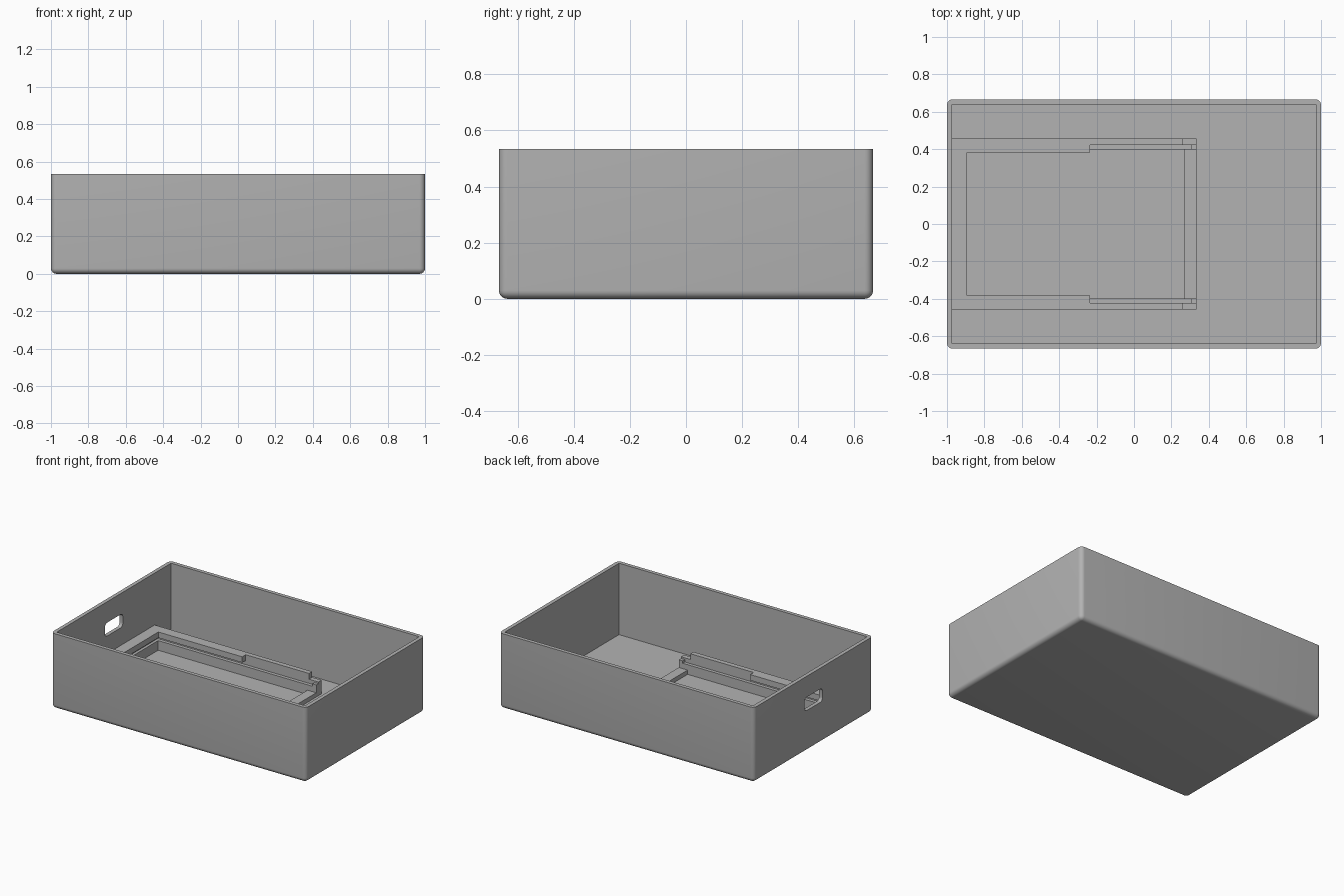
import bpy, bmesh, math
from mathutils import Vector

cube = bpy.data.objects.get("Cube")
if cube:
    bpy.data.objects.remove(cube, do_unlink=True)

WALL = 0.0267          # side wall and floor thickness
LENGTH, DEPTH, HEIGHT = 2.0, 1.333, 0.533

grey = bpy.data.materials.new("matte_grey")
grey.use_nodes = True
colour = (0.45, 0.45, 0.45, 1)
grey.diffuse_color = colour
grey.node_tree.nodes["Principled BSDF"].inputs["Base Color"].default_value = colour


def box(name, x, y, z, fillet=None, radius=0.03):
    """Box from (min, max) ranges; fillet(edge) picks the edges to round."""
    bm = bmesh.new()
    bmesh.ops.create_cube(bm, size=1)
    for v in bm.verts:
        v.co = Vector([r[0] if c < 0 else r[1] for c, r in zip(v.co, (x, y, z))])
    if fillet:
        bmesh.ops.bevel(bm, geom=[e for e in bm.edges if fillet(e)], offset=radius,
                        segments=6, profile=0.5, affect='EDGES')
    mesh = bpy.data.meshes.new(name)
    bm.to_mesh(mesh)
    bm.free()
    mesh.materials.append(grey)
    obj = bpy.data.objects.new(name, mesh)
    bpy.context.collection.objects.link(obj)
    return obj


def carve(obj, cutters):
    """Subtract every cutter, bake the result and drop the cutters."""
    for c in cutters:
        mod = obj.modifiers.new("cut", 'BOOLEAN')
        mod.operation, mod.solver, mod.object = 'DIFFERENCE', 'EXACT', c
        c.hide_render = True
    deps = bpy.context.evaluated_depsgraph_get()
    mesh = bpy.data.meshes.new_from_object(obj.evaluated_get(deps))
    obj.modifiers.clear()
    obj.data = mesh
    for c in cutters:
        bpy.data.objects.remove(c, do_unlink=True)
    bpy.ops.object.select_all(action='DESELECT')
    obj.select_set(True)
    bpy.context.view_layer.objects.active = obj
    bpy.ops.object.shade_smooth_by_angle(angle=math.radians(30))


def sym(v):
    return (-v, v)


# Open box: all outer edges rounded except the top rim
case = box("case", sym(LENGTH / 2), sym(DEPTH / 2), (0, HEIGHT),
           lambda e: min(v.co.z for v in e.verts) < 0.01)
cavity = box("cavity_cutter", sym(LENGTH / 2 - WALL), sym(DEPTH / 2 - WALL), (WALL, 1))
# Rounded cable opening in the end wall
port = box("port_cutter", (-1.1, -0.9), sym(0.1), (0.29, 0.385),
           lambda e: abs(e.verts[0].co.x - e.verts[1].co.x) > 0.1, 0.025)
carve(case, [cavity, port])

# Board cradle: U-shaped rails with a slide-in slot and a low end bar
END, BAR_START, BAR_TOP = 0.335, 0.266, 0.057
SLOT_LOW, SLOT_HIGH, RAIL_TOP = 0.095, 0.124, 0.165
LIP_Y, LEDGE_Y, SLOT_Y = 0.383, 0.398, 0.422
cradle = box("board_cradle", (-0.98, END), sym(0.457), (0.01, RAIL_TOP))
carve(cradle, [
    box("pocket_cutter", (-0.893, BAR_START), sym(LIP_Y), (0, 1)),
    box("ledge_cutter", (-0.905, BAR_START), sym(LEDGE_Y), (0, 0.11)),
    box("slot_cutter", (-0.925, 0.305), sym(SLOT_Y), (SLOT_LOW, SLOT_HIGH)),
    box("slot_mouth_cutter", (0.2, 0.4), sym(SLOT_Y), (0.112, 1)),
    box("rail_relief_cutter", (-0.235, 0.4), sym(SLOT_Y), (0.115, 1)),
    box("bar_cutter", (0.25, 0.4), sym(LEDGE_Y), (BAR_TOP, 1)),
    box("rail_end_cutter", (0.261, 0.4), sym(0.6), (SLOT_HIGH, 1)),
])
